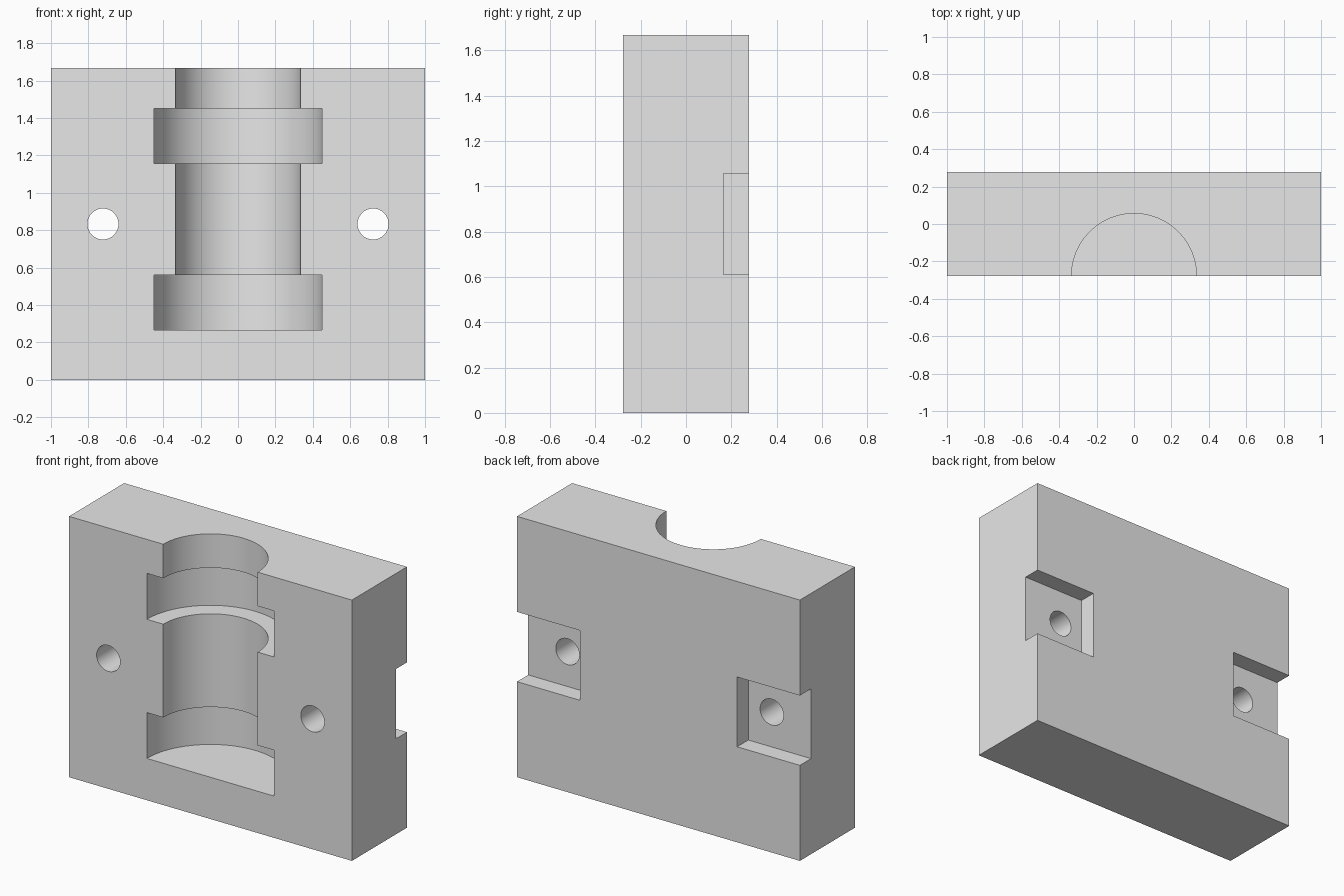
import bpy, bmesh, math
from mathutils import Matrix

default = bpy.data.objects.get("Cube")
if default:
    bpy.data.objects.remove(default, do_unlink=True)

HALF_DEPTH, HEIGHT = 0.278, 1.667
MID = HEIGHT / 2

grey = bpy.data.materials.new("plain grey")
grey.use_nodes = True
grey.diffuse_color = (0.8, 0.8, 0.8, 1)
grey.node_tree.nodes["Principled BSDF"].inputs["Base Color"].default_value = (0.8, 0.8, 0.8, 1)


def finish(name, bm):
    bmesh.ops.recalc_face_normals(bm, faces=bm.faces)
    mesh = bpy.data.meshes.new(name)
    bm.to_mesh(mesh)
    bm.free()
    mesh.materials.append(grey)
    obj = bpy.data.objects.new(name, mesh)
    bpy.context.collection.objects.link(obj)
    return obj


def box(name, low, high):
    bm = bmesh.new()
    size = [h - l for l, h in zip(low, high)]
    centre = [(l + h) / 2 for l, h in zip(low, high)]
    bmesh.ops.create_cube(bm, size=1, matrix=Matrix.Translation(centre) @ Matrix.Diagonal((*size, 1)))
    return finish(name, bm)


def bolt_hole(name, x):
    bm = bmesh.new()
    place = Matrix.Translation((x, 0, MID)) @ Matrix.Rotation(math.pi / 2, 4, "X")
    bmesh.ops.create_cone(bm, cap_ends=True, segments=48, radius1=0.083, radius2=0.083,
                          depth=1, matrix=place)
    return finish(name, bm)


def stepped_bore(name, profile, steps=96):
    bm = bmesh.new()
    verts = [bm.verts.new((r, -HALF_DEPTH, z)) for r, z in profile]
    edges = [bm.edges.new(pair) for pair in zip(verts, verts[1:])]
    bmesh.ops.spin(bm, geom=verts + edges, cent=(0, -HALF_DEPTH, 0), axis=(0, 0, 1),
                   angle=2 * math.pi, steps=steps)
    bmesh.ops.remove_doubles(bm, verts=bm.verts, dist=0.0001)
    return finish(name, bm)


# Solid block
block = box("bearing_block", (-1, -HALF_DEPTH, 0), (1, HALF_DEPTH, HEIGHT))

# Half-round channel with two wider bearing seats
SHAFT, SEAT = 0.334, 0.45
cutters = [stepped_bore("channel_cutter", [
    (0, 0.267), (SEAT, 0.267), (SEAT, 0.56), (SHAFT, 0.56), (SHAFT, 1.156),
    (SEAT, 1.156), (SEAT, 1.45), (SHAFT, 1.45), (SHAFT, 1.9), (0, 1.9)])]

# Bolt holes and the rear side pockets around them
for side, sign in (("left", 1), ("right", -1)):
    inner, outer = sorted((sign * 0.556, sign * 1.2))
    cutters.append(box(side + "_pocket_cutter", (inner, 0.165, MID - 0.223), (outer, 0.5, MID + 0.223)))
    cutters.append(bolt_hole(side + "_hole_cutter", sign * 0.722))

# Cut the block and discard the cutters
bpy.ops.object.select_all(action="DESELECT")
block.select_set(True)
bpy.context.view_layer.objects.active = block
for cutter in cutters:
    cutter.hide_render = True
    cut = block.modifiers.new(cutter.name, "BOOLEAN")
    cut.operation = "DIFFERENCE"
    cut.solver = "EXACT"
    cut.object = cutter
    bpy.ops.object.modifier_apply(modifier=cut.name)
    bpy.data.objects.remove(cutter, do_unlink=True)

bpy.ops.object.shade_smooth_by_angle(angle=math.radians(30))
